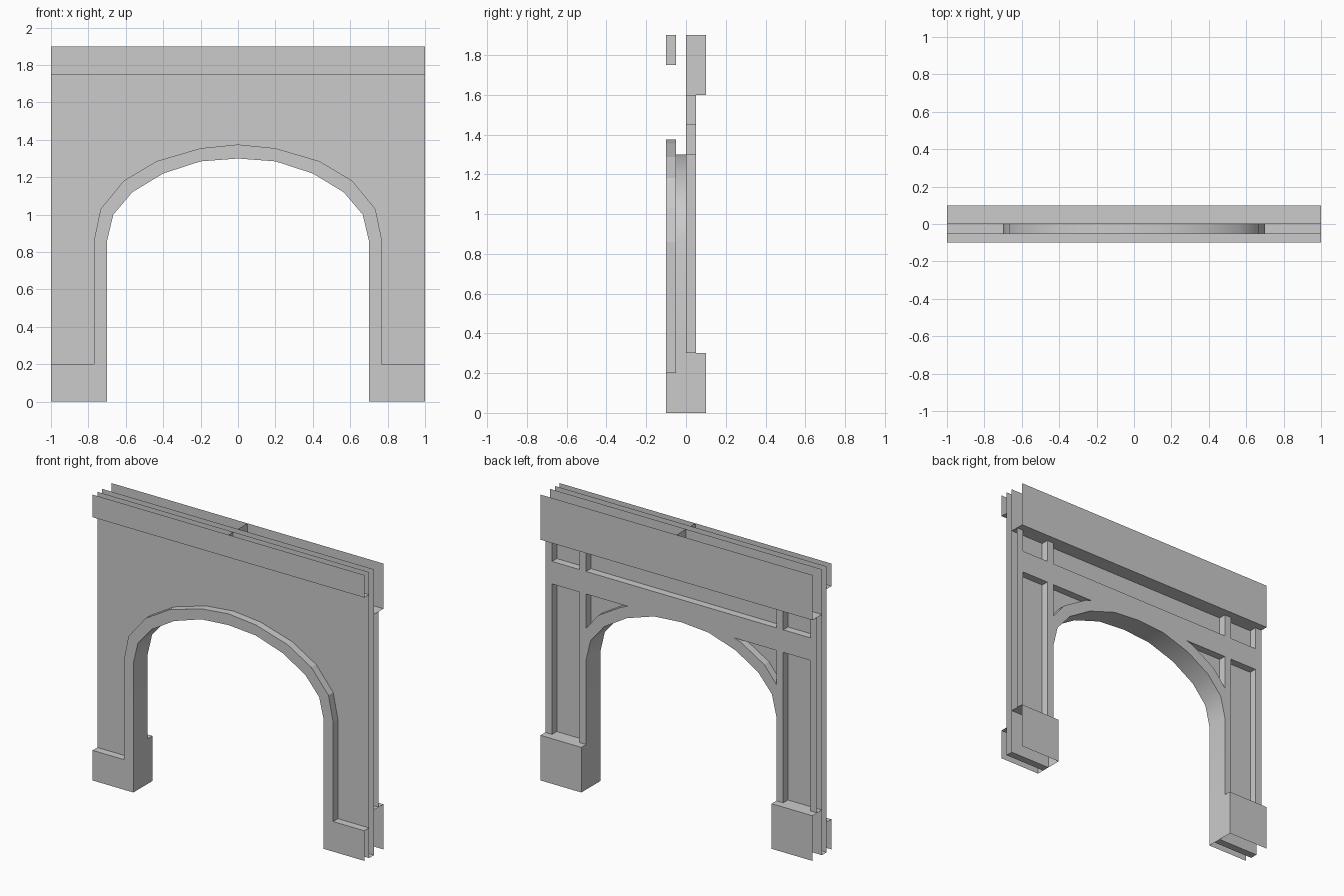
import bpy, bmesh
from mathutils import Vector

if "Cube" in bpy.data.objects:
    bpy.data.objects.remove(bpy.data.objects["Cube"])

# Right-half arch profiles (x, z), crown to springing
ARCH = [(0, 1.30), (0.20, 1.285), (0.40, 1.22), (0.565, 1.12), (0.667, 1.0), (0.70, 0.86)]
TRIM = [(0, 1.375), (0.20, 1.355), (0.435, 1.286), (0.61, 1.182), (0.735, 1.03), (0.77, 0.86)]


def add_face(bm, pts, toward):
    """Add one face whose normal points to the given side."""
    f = bm.faces.new([bm.verts.new(p) for p in pts])
    f.normal_update()
    if f.normal.dot(Vector(toward) - f.calc_center_median()) < 0:
        f.normal_flip()


def sheet(bm, pts, y, side):
    add_face(bm, [(x, y, z) for x, z in pts], (pts[0][0], y + side, pts[0][1]))


def strip(bm, path, y0, y1, toward):
    for (a, b), (c, d) in zip(path, path[1:]):
        add_face(bm, [(a, y0, b), (c, y0, d), (c, y1, d), (a, y1, b)],
                 (toward[0], (y0 + y1) / 2, toward[1]))


def rect(x0, x1, z0, z1):
    return [(x0, z0), (x1, z0), (x1, z1), (x0, z1)]


def finish(name, bm, mirror=True, smooth=False):
    bmesh.ops.remove_doubles(bm, verts=bm.verts, dist=0.0005)
    me = bpy.data.meshes.new(name)
    for f in bm.faces:
        f.smooth = smooth
    bm.to_mesh(me)
    bm.free()
    ob = bpy.data.objects.new(name, me)
    bpy.context.collection.objects.link(ob)
    if mirror:
        ob.modifiers.new("mirror", 'MIRROR').use_clip = True
    return ob


# Wall sheets, open at the top and ends
for name, y, side in (("front_wall", -0.05, -1), ("back_wall", 0.0, 1)):
    bm = bmesh.new()
    sheet(bm, ARCH + [(0.7, 0), (1, 0), (1, 1.9), (0, 1.9)], y, side)
    finish(name, bm)

# Underside between the wall sheets
bm = bmesh.new()
strip(bm, [(0.7, 0), (1, 0)], -0.05, 0, (0.85, -1))
finish("wall_foot", bm)

# Smooth inner surface of the opening
bm = bmesh.new()
strip(bm, ARCH + [(0.7, 0.3), (0.7, 0)], -0.1, 0.05, (0, 0.5))
finish("arch_soffit", bm, smooth=True)

# Front arch trim and plinth
bm = bmesh.new()
sheet(bm, ARCH + [(0.7, 0), (1, 0), (1, 0.2), (0.77, 0.2)] + TRIM[::-1], -0.1, -1)
strip(bm, TRIM + [(0.77, 0.2), (1, 0.2)], -0.1, -0.05, (1, 1.5))
finish("front_trim", bm)

# Top bands
for name, z, y0, y1, side in (("front_band", 1.75, -0.1, -0.05, -1),
                              ("back_band", 1.6, 0.1, 0.0, 1)):
    bm = bmesh.new()
    sheet(bm, rect(0, 1, z, 1.9), y0, side)
    strip(bm, [(0, z), (1, z)], y0, y1, (0.5, 0))
    finish(name, bm)

# Back plinth
bm = bmesh.new()
sheet(bm, rect(0.7, 1, 0, 0.3), 0.1, 1)
strip(bm, [(0.7, 0.3), (1, 0.3)], 0, 0.1, (0.85, 2))
strip(bm, [(0.7, 0), (0.7, 0.3)], 0.05, 0.1, (0, 0.15))
finish("back_plinth", bm)

# Back frame: posts, rail and arch spandrel
bm = bmesh.new()
for x0, x1 in ((0.95, 1), (0.7, 0.75)):
    for z0, z1 in ((0.3, 1.3), (1.3, 1.45), (1.45, 1.6)):
        sheet(bm, rect(x0, x1, z0, z1), 0.05, 1)
for x0, x1 in ((0.75, 0.95), (0, 0.7)):
    sheet(bm, rect(x0, x1, 1.3, 1.45), 0.05, 1)
curve = [(0.388, 1.3)] + TRIM[2:4] + [(0.7, 1.073)]
sheet(bm, curve + ARCH[::-1], 0.05, 1)
# Recess sides
lower, upper = rect(0.75, 0.95, 0.3, 1.3), rect(0.75, 0.95, 1.45, 1.6)
strip(bm, lower[1:] + lower[:1], 0, 0.05, (0.85, 0.8))
strip(bm, [upper[3], upper[0], upper[1], upper[2]], 0, 0.05, (0.85, 1.55))
strip(bm, [(0, 1.45), (0.7, 1.45), (0.7, 1.6)], 0, 0.05, (0.3, 1.55))
strip(bm, curve + [(0.7, 1.3), curve[0]], 0, 0.05, (0.63, 1.23))
finish("back_frame", bm)

# Centre webs joining the bands and rail to the wall
bm = bmesh.new()
for y0, y1, z0, z1 in ((-0.1, -0.05, 1.75, 1.9), (0, 0.1, 1.6, 1.9), (0, 0.05, 1.3, 1.45)):
    strip(bm, [(0, z0), (0, z1)], y0, y1, (1, 1.7))
finish("centre_webs", bm, mirror=False)
